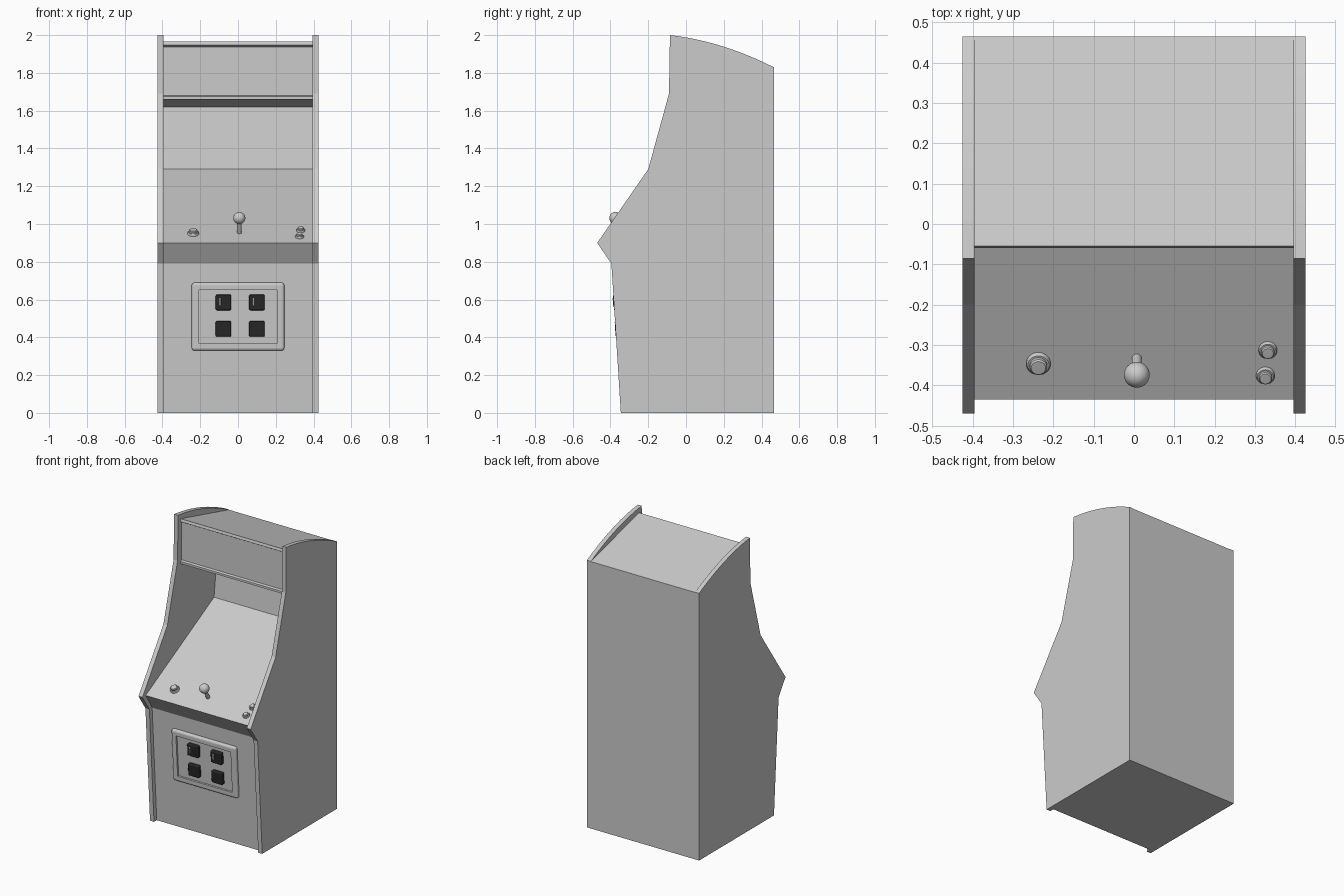
import bpy, bmesh, math
from mathutils import Matrix, Vector

if "Cube" in bpy.data.objects:
    bpy.data.objects.remove(bpy.data.objects["Cube"])

dark = bpy.data.materials.new("black_plastic")
dark.diffuse_color = (0.02, 0.02, 0.02, 1)
dark.use_nodes = True
dark.node_tree.nodes["Principled BSDF"].inputs["Base Color"].default_value = dark.diffuse_color


def finish(bm, name, mat=None, matrix=None):
    bmesh.ops.recalc_face_normals(bm, faces=bm.faces)
    me = bpy.data.meshes.new(name)
    bm.to_mesh(me)
    bm.free()
    ob = bpy.data.objects.new(name, me)
    bpy.context.collection.objects.link(ob)
    if matrix:
        ob.matrix_world = matrix
    if mat:
        me.materials.append(mat)
    return ob


def extrude_profile(name, pts, x0, x1):
    """Extrude a (y, z) outline along x."""
    bm = bmesh.new()
    f = bm.faces.new([bm.verts.new((x0, y, z)) for y, z in pts])
    r = bmesh.ops.extrude_face_region(bm, geom=[f])
    vs = [v for v in r["geom"] if isinstance(v, bmesh.types.BMVert)]
    bmesh.ops.translate(bm, verts=vs, vec=(x1 - x0, 0, 0))
    return finish(bm, name)


def lathe(name, pts, matrix, steps=32):
    """Spin an (r, z) outline around the local z axis."""
    bm = bmesh.new()
    vs = [bm.verts.new((r, 0, z)) for r, z in pts]
    es = [bm.edges.new(p) for p in zip(vs, vs[1:])]
    bmesh.ops.spin(bm, geom=vs + es, cent=(0, 0, 0), axis=(0, 0, 1),
                   angle=2 * math.pi, steps=steps)
    bmesh.ops.remove_doubles(bm, verts=bm.verts, dist=1e-5)
    for f in bm.faces:
        f.smooth = True
    for e in bm.edges:
        if len(e.link_faces) == 2 and e.calc_face_angle(0) > math.radians(35):
            e.smooth = False
    return finish(bm, name, matrix=matrix)


def rounded_box(name, size, matrix, bevel, mat=None, rim=0, recess=0):
    """Box with optional recessed front (-y) face."""
    bm = bmesh.new()
    bmesh.ops.create_cube(bm, size=1, matrix=Matrix.Diagonal((*size, 1)))
    edges = [e for e in bm.edges if all(v.co.y < 0 for v in e.verts)
             or abs(e.verts[0].co.y - e.verts[1].co.y) > 1e-6]
    bmesh.ops.bevel(bm, geom=edges, offset=bevel, segments=3, profile=0.5, affect='EDGES')
    if rim:
        front = min(bm.faces, key=lambda f: (round(f.calc_center_median().y, 5), -f.calc_area()))
        bmesh.ops.inset_region(bm, faces=[front], thickness=rim)
        r = bmesh.ops.extrude_face_region(bm, geom=[front])
        vs = [v for v in r["geom"] if isinstance(v, bmesh.types.BMVert)]
        bmesh.ops.translate(bm, verts=vs, vec=(0, recess, 0))
        if front.is_valid:
            bm.faces.remove(front)
    return finish(bm, name, mat, matrix)


# Side panels with a curved top
top = []
for i in range(13):
    t = 0.55 * (1 - i / 12)
    top.append((t - 0.085, 2 - 0.114 * t - 0.355 * t * t))
side = [(-0.345, 0), (0.465, 0)] + top + [
    (-0.09, 1.69), (-0.2, 1.29), (-0.47, 0.9), (-0.395, 0.79)]
for s, n in ((-1, "left"), (1, "right")):
    extrude_profile(n + "_side_panel", side, s * 0.395, s * 0.425)

# Cabinet body: front, control deck, screen, sign box, roof
body = [(-0.315, 0), (-0.365, 0.79), (-0.435, 0.9), (0.305, 1.29), (0.345, 1.62),
        (-0.06, 1.66), (-0.06, 1.675), (-0.045, 1.68), (-0.045, 1.938),
        (-0.06, 1.947), (-0.055, 1.965), (0.465, 1.828), (0.465, 0)]
extrude_profile("cabinet_body", body, -0.395, 0.395)

# Coin door on the leaning front
lean = Matrix.Rotation(math.atan2(0.05, 0.79), 4, 'X')


def on_front(x, z, out):
    return Matrix.Translation((x, -0.315 - 0.05 * z / 0.79 - out, z)) @ lean


rounded_box("coin_door", (0.49, 0.04, 0.36), on_front(0, 0.51, 0), 0.014,
            rim=0.034, recess=0.012)
for x in (-0.077, 0.1):
    for z in (0.585, 0.445):
        rounded_box("coin_button", (0.082, 0.04, 0.082), on_front(x, z, 0.012), 0.007, dark)
    # Coin slot in the upper buttons
    rounded_box("coin_slot", (0.008, 0.01, 0.042), on_front(x - 0.018, 0.588, 0.03), 0.002)

# Controls standing square to the sloping deck
slope = 0.39 / 0.74
tilt = Matrix.Rotation(math.atan(slope), 4, 'X')


def on_deck(x, y):
    return Matrix.Translation((x, y, 0.9 + (y + 0.435) * slope)) @ tilt


# Joystick: shaft and ball
stick = on_deck(0.007, -0.333)
lathe("joystick_shaft", [(0, -0.01), (0.012, -0.01), (0.012, 0.09), (0, 0.09)], stick, 20)
ball = [(0.032 * math.sin(math.pi * i / 16), 0.088 - 0.032 * math.cos(math.pi * i / 16))
        for i in range(17)]
lathe("joystick_ball", ball, stick)

# Push buttons: collar and raised cap
for x, y, r in ((-0.237, -0.345, 0.03), (0.332, -0.312, 0.023), (0.326, -0.375, 0.023)):
    lathe("push_button", [(0, -0.005), (r, -0.005), (r, r * 0.2), (r * 0.88, r * 0.4),
                          (r * 0.72, r * 0.4), (r * 0.72, r * 0.75),
                          (r * 0.6, r * 0.88), (0, r * 0.9)], on_deck(x, y))
